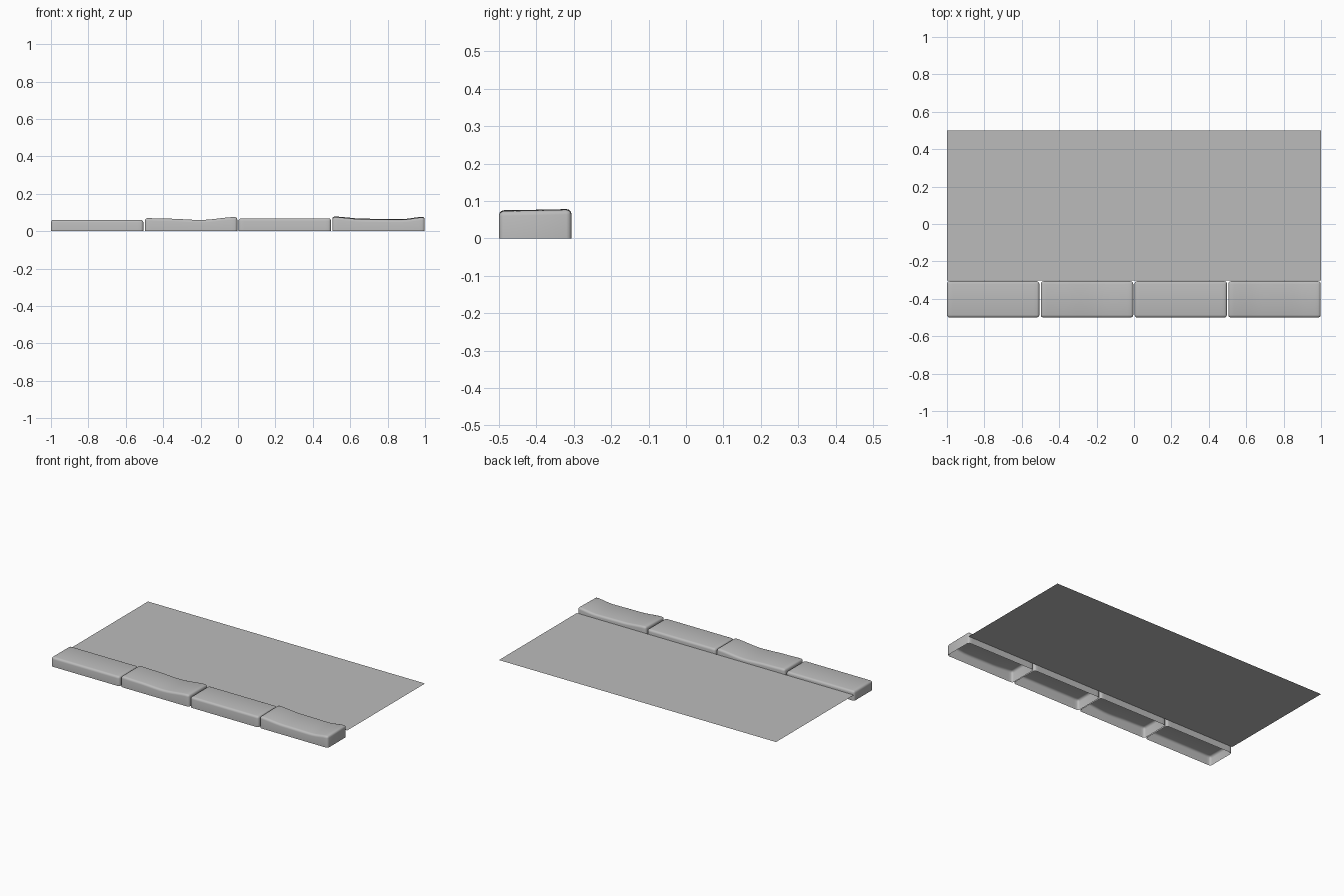
import bpy, bmesh

cube = bpy.data.objects.get("Cube")
if cube:
    bpy.data.objects.remove(cube, do_unlink=True)

concrete = bpy.data.materials.new("concrete_grey")
concrete.use_nodes = True
GREY = (0.5, 0.5, 0.5, 1)
concrete.diffuse_color = GREY
concrete.node_tree.nodes["Principled BSDF"].inputs["Base Color"].default_value = GREY

FRONT, BACK, LENGTH = -0.5, -0.306, 0.494


def add_object(name, bm):
    mesh = bpy.data.meshes.new(name)
    bm.to_mesh(mesh)
    bm.free()
    mesh.materials.append(concrete)
    obj = bpy.data.objects.new(name, mesh)
    bpy.context.collection.objects.link(obj)
    return obj


def height_at(profile, t):
    # Smoothly blended height along the stone
    for (t0, z0), (t1, z1) in zip(profile, profile[1:]):
        if t <= t1:
            f = (t - t0) / (t1 - t0)
            return z0 + (z1 - z0) * f * f * (3 - 2 * f)
    return profile[-1][1]


def kerb_stone(name, x0, profile, front_drop=0.0, steps=16):
    # Hollow stone, open underneath, with a worn top
    bm = bmesh.new()
    rows = []
    for i in range(steps + 1):
        t = i / steps
        x, z = x0 + LENGTH * t, height_at(profile, t)
        section = [(FRONT, 0), (FRONT, z - front_drop), (BACK, z), (BACK, 0)]
        rows.append([bm.verts.new((x, y, h)) for y, h in section])
    for a, b in zip(rows, rows[1:]):
        for j in range(3):
            bm.faces.new((a[j], b[j], b[j + 1], a[j + 1]))
    bm.faces.new(rows[0])
    bm.faces.new(rows[-1][::-1])
    bmesh.ops.recalc_face_normals(bm, faces=bm.faces)
    top = max(bm.faces, key=lambda f: f.calc_center_median().z)
    if top.normal.z < 0:
        bmesh.ops.reverse_faces(bm, faces=bm.faces)
    obj = add_object(name, bm)
    bevel = obj.modifiers.new("rounded_edges", "BEVEL")
    bevel.width = 0.014
    bevel.segments = 3
    bevel.limit_method = "ANGLE"
    bevel.angle_limit = 0.9
    bpy.ops.object.select_all(action="DESELECT")
    obj.select_set(True)
    bpy.context.view_layer.objects.active = obj
    bpy.ops.object.modifier_apply(modifier=bevel.name)
    bpy.ops.object.shade_smooth_by_angle(angle=0.7)


# Row of kerb stones along the front
kerb_stone("kerb_stone_flat_low", -1.0, [(0, 0.061), (1, 0.061)])
kerb_stone("kerb_stone_worn", -0.498,
           [(0, 0.07), (0.25, 0.067), (0.6, 0.06), (1, 0.076)])
kerb_stone("kerb_stone_flat_high", 0.003, [(0, 0.069), (1, 0.069)])
kerb_stone("kerb_stone_dipped", 0.504,
           [(0, 0.079), (0.35, 0.067), (0.75, 0.065), (1, 0.078)], 0.004)

# Thin pavement sheet behind the kerb
bm = bmesh.new()
corners = [(-1, -0.303), (1, -0.303), (1, 0.5), (-1, 0.5)]
bm.faces.new([bm.verts.new((x, y, 0.04)) for x, y in corners])
add_object("pavement", bm)
